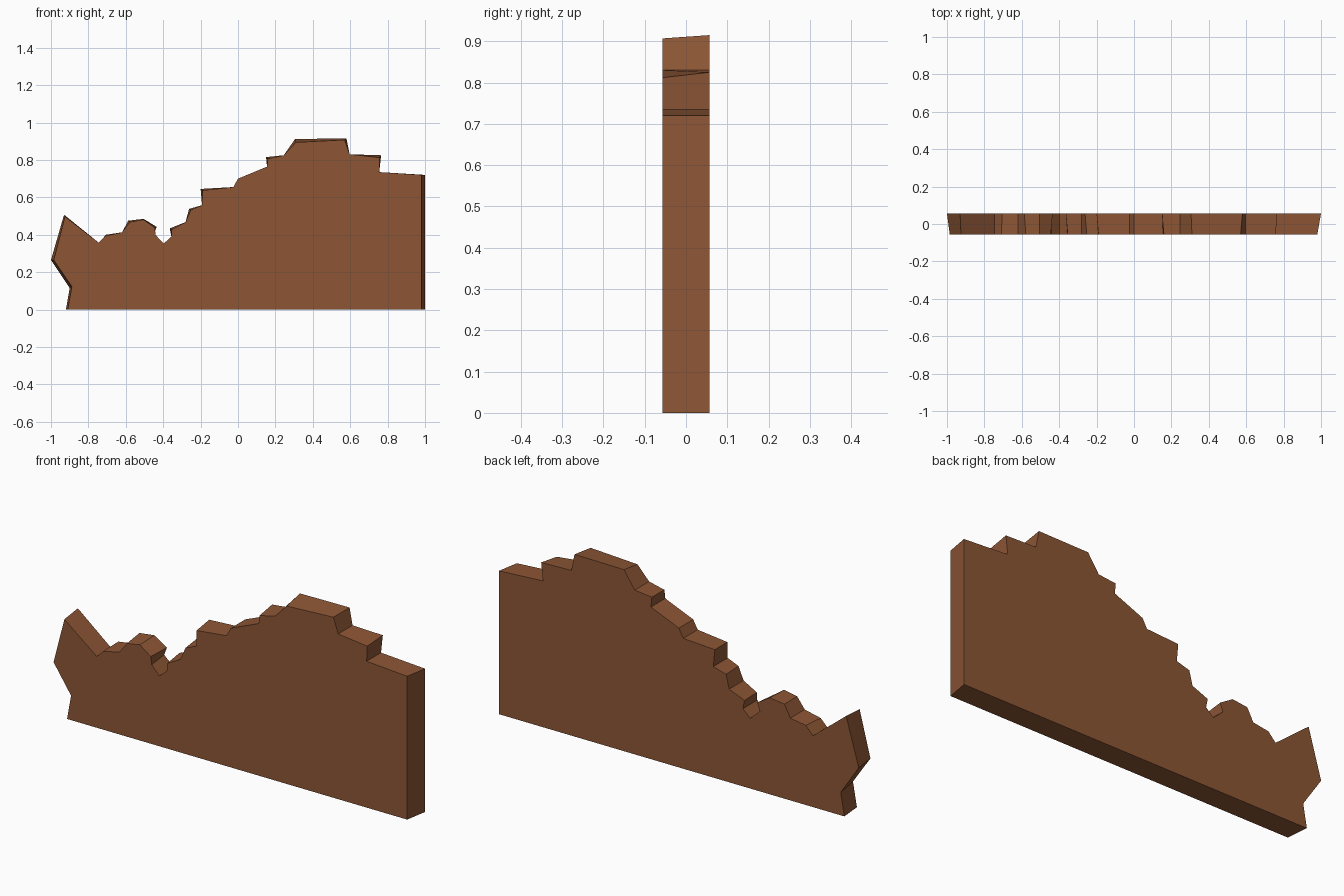
import bpy
import bmesh

HALF = 0.057  # half thickness of the slab

# Back outline (x, z), with an optional front-edge offset (dx, dz) for the bevelled edges
OUTLINE = [
    (-0.92, 0.0, 0.01, 0), (-0.9, 0.115, 0.012, 0.008), (-1.0, 0.265, 0.015, 0), (-0.93, 0.507, 0.005, -0.01),
    (-0.745, 0.358), (-0.705, 0.4, -0.004, -0.006), (-0.62, 0.413), (-0.587, 0.475, 0.009, -0.007),
    (-0.505, 0.485, 0, -0.004), (-0.435, 0.442, -0.01, -0.004), (-0.45, 0.402, 0.01, -0.004),
    (-0.397, 0.353), (-0.356, 0.39), (-0.365, 0.434, 0.011, -0.006), (-0.28, 0.468),
    (-0.262, 0.538, 0.01, -0.005), (-0.192, 0.558), (-0.2, 0.645, 0.01, -0.008), (-0.025, 0.655),
    (0.0, 0.7), (0.155, 0.764), (0.15, 0.815, 0.01, -0.009), (0.245, 0.825),
    (0.305, 0.912, 0.005, -0.018), (0.58, 0.915, -0.01, -0.008), (0.597, 0.83),
    (0.765, 0.825, -0.007, -0.013), (0.755, 0.735), (1.0, 0.72, -0.02, 0), (1.0, 0.0, -0.02, 0),
]

# Ragged wall: front and back outlines bridged by side faces
bm = bmesh.new()
back, front = [], []
for x, z, *off in OUTLINE:
    dx, dz = off or (0, 0)
    back.append(bm.verts.new((x, HALF, z)))
    front.append(bm.verts.new((x + dx, -HALF, z + dz)))
bm.faces.new(back)
bm.faces.new(front[::-1])
n = len(OUTLINE)
for i in range(n):
    j = (i + 1) % n
    bm.faces.new((back[j], back[i], front[i], front[j]))
bmesh.ops.recalc_face_normals(bm, faces=bm.faces)
mesh = bpy.data.meshes.new("broken_wall")
bm.to_mesh(mesh)
bm.free()

brown = bpy.data.materials.new("earth brown")
brown.diffuse_color = (0.27, 0.094, 0.036, 1)
mesh.materials.append(brown)
wall = bpy.data.objects.new("broken_wall", mesh)
bpy.context.collection.objects.link(wall)
